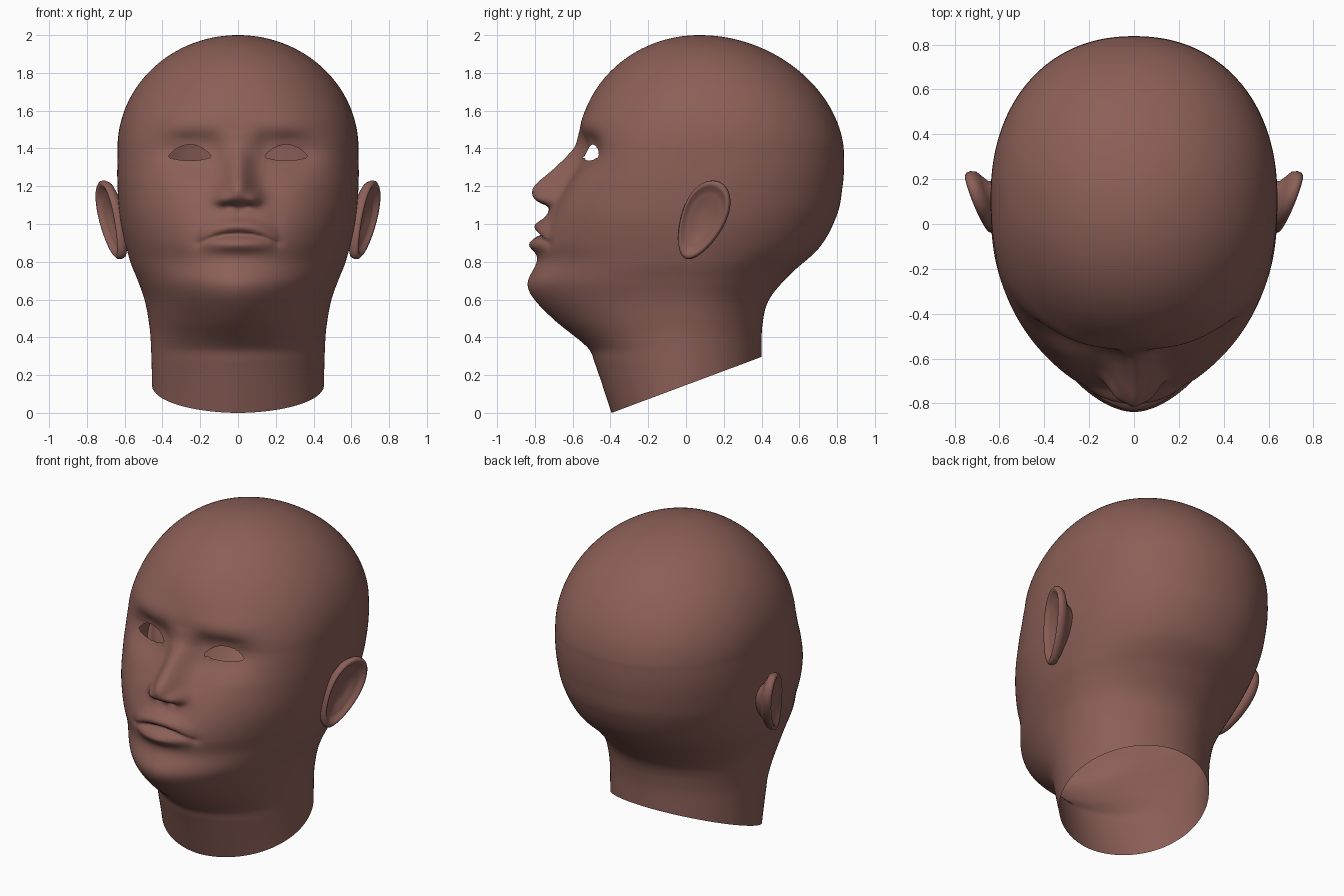
import bpy, bmesh, math

if "Cube" in bpy.data.objects:
    bpy.data.objects.remove(bpy.data.objects["Cube"])

skin = bpy.data.materials.new("brown_skin")
skin.diffuse_color = (0.26, 0.115, 0.095, 1)
skin.use_nodes = True
skin.node_tree.nodes["Principled BSDF"].inputs["Base Color"].default_value = skin.diffuse_color


def curve(points, t):
    """Smooth (Hermite) interpolation through (t, value) points, clamped."""
    if t <= points[0][0]:
        return points[0][1]
    if t >= points[-1][0]:
        return points[-1][1]
    n = len(points)

    def slope(i):
        a, b = points[max(i - 1, 0)], points[min(i + 1, n - 1)]
        return (b[1] - a[1]) / (b[0] - a[0])
    i = max(k for k in range(n - 1) if points[k][0] <= t)
    (t0, v0), (t1, v1) = points[i], points[i + 1]
    h = t1 - t0
    u = (t - t0) / h
    return ((2*u**3 - 3*u*u + 1) * v0 + (u**3 - 2*u*u + u) * h * slope(i)
            + (3*u*u - 2*u**3) * v1 + (u**3 - u*u) * h * slope(i + 1))


def finish(bm, name):
    me = bpy.data.meshes.new(name)
    bm.to_mesh(me)
    bm.free()
    me.materials.append(skin)
    for p in me.polygons:
        p.use_smooth = True
    ob = bpy.data.objects.new(name, me)
    bpy.context.collection.objects.link(ob)
    return ob


# Head profiles by height (below the dome, which starts at DOME)
DOME = 1.4
FRONT = [(-.05, -.375), (.0, -.394), (.27, -.485), (.345, -.52), (.49, -.695), (.61, -.81),
         (.69, -.838), (.8, -.79), (.9, -.785), (1.0, -.755), (1.09, -.71),
         (1.2, -.635), (1.3, -.58), (1.4, -.57)]
BACK = [(-.05, .4), (.3, .4), (.467, .405), (.6, .44), (.73, .548), (.875, .706),
        (1.05, .80), (1.2, .829), (1.3, .837), (1.4, .835)]
WIDTH = [(-.05, .455), (.15, .455), (.4, .463), (.5, .475), (.6, .495), (.7, .53),
         (.8, .57), (1.0, .62), (1.2, .638), (1.4, .638)]
MID = [(-.05, 0), (.5, -.02), (.8, 0), (1.1, .07), (1.3, .115), (1.4, .12)]
# Squareness of the section, front and back (2 is an ellipse)
ROUND = [(-.05, 1.88), (.3, 1.88), (.45, 1.78), (.6, 1.76), (.7, 1.8), (.9, 1.96),
         (1.1, 2.25), (1.3, 2.6), (1.4, 2.5), (1.55, 2.27), (1.75, 2.05), (2, 2)]
ROUND_BACK = [(-.05, 2), (.6, 2), (.95, 2.12), (1.2, 2.18), (1.6, 2.14), (2, 2.05)]
NOSE = [(1.04, 0), (1.075, .01), (1.095, .03), (1.115, .085), (1.14, .13), (1.18, .165),
        (1.215, .165), (1.26, .14), (1.316, .1), (1.41, .022), (1.5, 0)]
NOSE_WIDTH = [(1.04, .09), (1.1, .095), (1.2, .085), (1.3, .075), (1.4, .07)]

# Soft bumps and hollows of the face: x, z, radius x, radius z, height
BUMPS = [
    (.26, 1.54, .20, .06, .012),    # brow
    (.27, 1.385, .155, .085, -.065),  # eye socket
    (.27, 1.455, .10, .025, -.004),  # lid crease
    (.14, 1.43, .05, .06, -.012),   # inner eye corner
    (.25, 1.375, .09, .05, .02),    # eyelids
    (.32, 1.20, .15, .10, .012),    # cheek
    (.20, 1.04, .05, .08, -.006),   # cheek fold
    (.085, 1.135, .045, .04, .04),  # nose wing
    (.05, 1.093, .025, .014, -.014),  # nostril
    (.215, .90, .03, .025, -.008),  # mouth corner
    (0, 1.055, .02, .03, -.006),    # groove above the lip
]


def gauss(v):
    return math.exp(-v * v)


def relief(x, z):
    """How far the face stands forward of the plain head form."""
    x = abs(x)
    d = sum(h * gauss((x - cx) / rx) * gauss((z - cz) / rz) for cx, cz, rx, rz, h in BUMPS)
    d += curve(NOSE, z) * math.exp(-(x / curve(NOSE_WIDTH, z)) ** 2)
    k = max(0, 1 - (x / .215) ** 2)            # lips fade to the corners
    s = z - (.947 - .045 * (x / .2) ** 2)      # height over the lip seam
    d += .043 * k * gauss((s - .045) / .037)
    d += .045 * k ** 1.3 * gauss((z - .892) / .04)
    d -= .026 * k ** .6 * gauss(s / .012)
    return d


def head_point(z, theta):
    if z <= DOME:
        f, b, w, m = (curve(c, z) for c in (FRONT, BACK, WIDTH, MID))
    else:
        h = (z - DOME) / .6
        k = math.sqrt(max(0, 1 - h * h))
        f, b, w = .07 - .64 * k, .07 + (.765 - .06 * h) * k, .638 * k
        m = .07 + .05 * k
    s, c = math.sin(theta), math.cos(theta)
    n = curve(ROUND if c > 0 else ROUND_BACK, z)
    r = (abs(s) ** n + abs(c) ** n) ** (-1 / n)
    x = w * s * r
    y = m - c * r * ((m - f) if c > 0 else (b - m))
    if y < -.15 and .75 < z < 1.75:
        y -= relief(x, z) * min(1, (-.15 - y) / .15)
    return x, y, z


# Head: stacked sections, finer towards the face
COLS = 240
levels = [-.012 + i * (DOME + .012) / 136 for i in range(136)]
levels += [DOME + .6 * math.sin(i / 80 * math.pi / 2) for i in range(80)]
bm = bmesh.new()
rows = []
for z in levels:
    ring = []
    for j in range(COLS):
        t = 2 * math.pi * j / COLS
        ring.append(bm.verts.new(head_point(z, t - .5 * math.sin(t))))
    rows.append(ring)
for lo, hi in zip(rows, rows[1:]):
    for j in range(COLS):
        k = (j + 1) % COLS
        bm.faces.new((lo[j], lo[k], hi[k], hi[j]))
crown = bm.verts.new((0, .07, 2))
for j in range(COLS):
    bm.faces.new((rows[-1][j], rows[-1][(j + 1) % COLS], crown))

# Open eye holes, with their rims pulled onto an almond outline
EX, EZ = .255, 1.368


def in_eye(x, z):
    t = (abs(x) - EX) / .115
    if abs(t) >= 1:
        return False
    a = 1 - t * t
    return 1.354 - .019 * a < z < 1.354 + .066 * a ** .8


holes = []
for f in bm.faces:
    c = f.calc_center_median()
    if c.y < -.2 and in_eye(c.x, c.z):
        holes.append(f)
bmesh.ops.delete(bm, geom=holes, context='FACES')
for v in bm.verts:
    if v.is_boundary and v.co.z > 1:
        sx = math.copysign(EX, v.co.x)
        dx, dz = v.co.x - sx, v.co.z - EZ
        lo, hi = 0, 3
        for _ in range(25):
            mid = (lo + hi) / 2
            if in_eye(sx + dx * mid, EZ + dz * mid):
                lo = mid
            else:
                hi = mid
        v.co.x, v.co.z = sx + dx * lo, EZ + dz * lo

# Slanted open neck
bmesh.ops.bisect_plane(bm, geom=bm.verts[:] + bm.edges[:] + bm.faces[:], dist=1e-5,
                       plane_co=(0, -.394, 0), plane_no=(0, -.35, .937), clear_inner=True)
finish(bm, "head")

# Ears: rings from the hidden root, over the rim, into the hollow
EAR_RINGS = [(.45, -.13), (.6, -.07), (.82, -.05), (.95, -.038), (1, -.018), (.99, .0),
             (.93, .01), (.85, .004), (.76, -.012), (.66, -.016), (.55, -.02), (.4, -.03),
             (.2, -.034)]


def make_ear(side, name):
    bm = bmesh.new()

    def point(scale, h, a):
        along = .222 * math.cos(a) * scale
        across = (.113 + .024 * math.cos(a)) * math.sin(a) * scale
        y = .083 + .4 * along + .916 * across
        z = 1.02 + .916 * along - .4 * across
        x = .655 + .36 * y + .1 * (z - 1.03) + h
        return bm.verts.new((side * x, y - .3 * h, z))
    n = 56
    rings = [[point(s, h, 2 * math.pi * j / n) for j in range(n)] for s, h in EAR_RINGS]
    for p, q in zip(rings, rings[1:]):
        for j in range(n):
            k = (j + 1) % n
            bm.faces.new((p[j], p[k], q[k], q[j]))
    bm.faces.new(rings[-1])
    bmesh.ops.recalc_face_normals(bm, faces=bm.faces[:])
    # the bowl is open at its root, so make sure the hollow faces outwards
    bm.faces.ensure_lookup_table()
    if bm.faces[-1].normal.x * side < 0:
        bmesh.ops.reverse_faces(bm, faces=bm.faces[:])
    finish(bm, name)


make_ear(1, "left_ear")
make_ear(-1, "right_ear")
